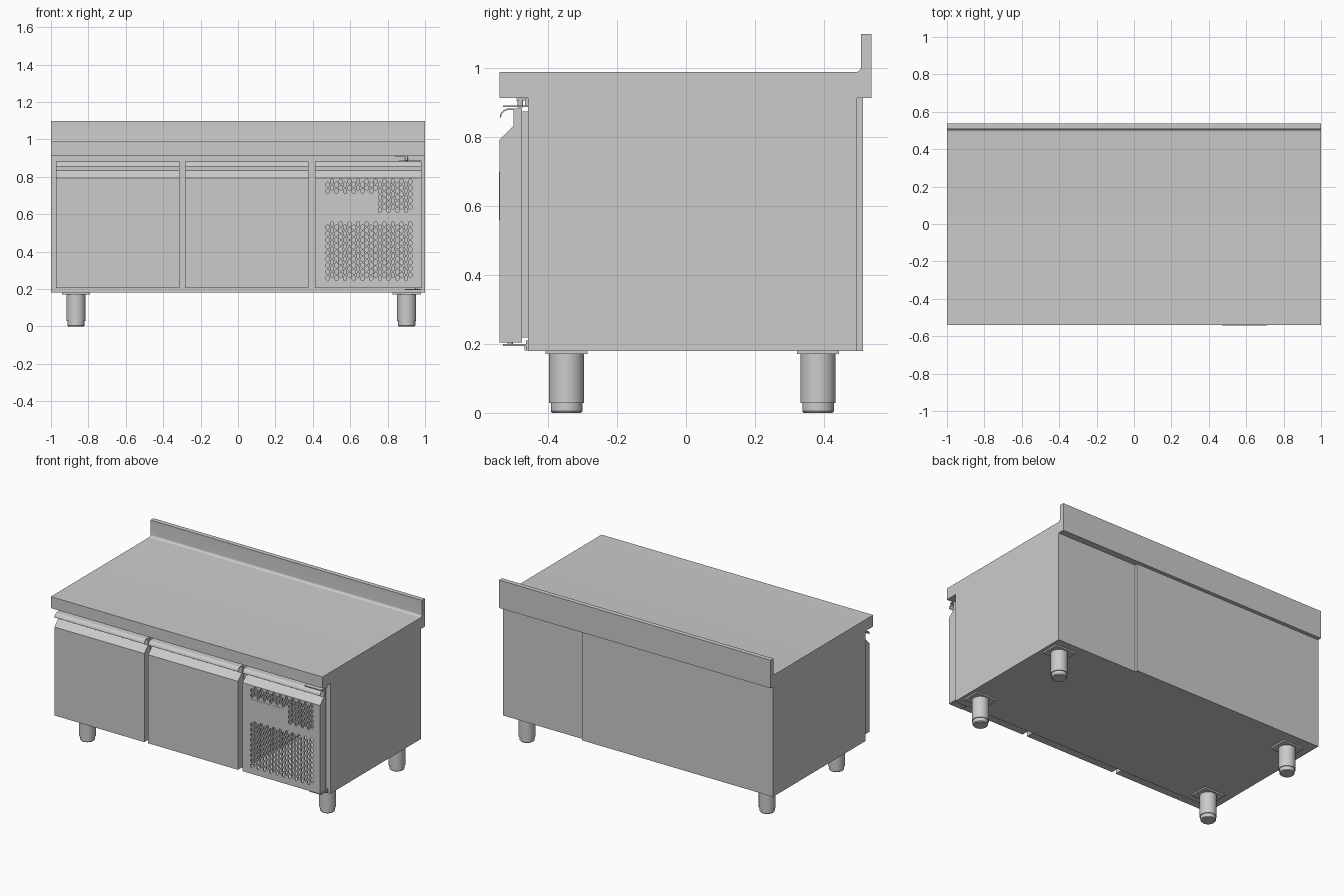
import bpy, bmesh, math

if "Cube" in bpy.data.objects:
    bpy.data.objects.remove(bpy.data.objects["Cube"])


def finish(name, bm, smooth=False):
    bmesh.ops.recalc_face_normals(bm, faces=bm.faces)
    me = bpy.data.meshes.new(name)
    bm.to_mesh(me)
    bm.free()
    ob = bpy.data.objects.new(name, me)
    bpy.context.collection.objects.link(ob)
    if smooth:
        bpy.ops.object.select_all(action='DESELECT')
        ob.select_set(True)
        bpy.context.view_layer.objects.active = ob
        bpy.ops.object.shade_smooth_by_angle(angle=math.radians(30))
    return ob


def add_prism(bm, pts, axis, a, b):
    """Extrude a closed 2D outline along x (pts are y,z) or y (pts are x,z)."""
    def place(p, t):
        return (t, p[0], p[1]) if axis == 'x' else (p[0], t, p[1])
    lo = [bm.verts.new(place(p, a)) for p in pts]
    hi = [bm.verts.new(place(p, b)) for p in pts]
    bm.faces.new(lo)
    bm.faces.new(hi[::-1])
    n = len(pts)
    for i in range(n):
        j = (i + 1) % n
        bm.faces.new((lo[j], lo[i], hi[i], hi[j]))


def add_box(bm, x0, x1, y0, y1, z0, z1):
    add_prism(bm, [(x0, z0), (x1, z0), (x1, z1), (x0, z1)], 'y', y0, y1)


def box(name, *dims):
    bm = bmesh.new()
    add_box(bm, *dims)
    return finish(name, bm)


def prism(name, pts, x0, x1, smooth=False):
    bm = bmesh.new()
    add_prism(bm, pts, 'x', x0, x1)
    return finish(name, bm, smooth)


def add_cyl(bm, x, y, z0, z1, r0, r1, seg=32):
    res = bmesh.ops.create_cone(bm, cap_ends=True, segments=seg, radius1=r0,
                                radius2=r1, depth=z1 - z0)
    bmesh.ops.translate(bm, verts=res['verts'], vec=(x, y, (z0 + z1) / 2))


def cut(ob, cutter):
    cutter.hide_render = True
    mod = ob.modifiers.new("cut", 'BOOLEAN')
    mod.operation = 'DIFFERENCE'
    mod.solver = 'EXACT'
    mod.object = cutter
    bpy.ops.object.select_all(action='DESELECT')
    ob.select_set(True)
    bpy.context.view_layer.objects.active = ob
    bpy.ops.object.modifier_apply(modifier=mod.name)
    bpy.data.objects.remove(cutter)


def arc(cy, cz, r, a0, a1, n=8):
    return [(cy + r * math.cos(math.radians(a0 + (a1 - a0) * i / n)),
             cz + r * math.sin(math.radians(a0 + (a1 - a0) * i / n)))
            for i in range(n + 1)]


# Worktop with coved backsplash
cove = arc(0.492, 1.003, 0.015, -90, 0)
prism("worktop", [(-0.54, 0.912), (-0.54, 0.988)] + cove +
      [(0.507, 1.098), (0.538, 1.098), (0.538, 0.912)], -1, 1, True)

# Refrigerated cabinet and hollow machine compartment
SPLIT = 0.406
box("cabinet_body", -1, SPLIT, -0.458, 0.513, 0.18, 0.912)
compartment = box("machine_compartment", SPLIT, 1, -0.458, 0.495, 0.18, 0.912)
cut(compartment, box("cutter", 0.43, 0.965, -0.6, 0.475, 0.225, 0.87))

# Doors with sloped top, finger recess and hooked handle lip
door_profile = [(-0.475, 0.204), (-0.54, 0.204), (-0.54, 0.793),
                (-0.50, 0.833), (-0.50, 0.878)]
door_profile += arc(-0.514, 0.856, 0.022, 90, 180)
door_profile += arc(-0.514, 0.856, 0.026, 180, 90)
door_profile += [(-0.475, 0.882)]
doors = []
for name, x0, x1 in (("left_door", -0.973, -0.312), ("middle_door", -0.283, 0.378),
                     ("machine_door", 0.412, 0.982)):
    doors.append(prism(name, door_profile, x0, x1, True))
    gasket = box(name + "_gasket", x0 + 0.012, x1 - 0.012, -0.475, -0.458, 0.218, 0.874)
    if name == "machine_door":
        cut(gasket, box("cutter", 0.435, 0.96, -0.6, -0.3, 0.23, 0.865))

# Machine door: hollow back, then staggered ventilation slots
cut(doors[2], box("cutter", 0.435, 0.96, -0.533, -0.4, 0.23, 0.79))
bm = bmesh.new()
PX, PZ, HW, HH = 0.0232, 0.034, 0.0085, 0.0145
for base, rows in ((0.258, 9), (0.622, 5)):
    for col in range(20):
        for row in range(rows):
            x = 0.48 + col * PX
            z = base + row * PZ + (PZ / 2 if col % 2 else 0)
            if z > 0.775 or (base > 0.5 and x < 0.75 and z < 0.72):
                continue
            add_prism(bm, [(x, z - HH), (x + HW, z - HH * 0.55), (x + HW, z + HH * 0.55),
                           (x, z + HH), (x - HW, z + HH * 0.55), (x - HW, z - HH * 0.55)],
                      'y', -0.56, -0.531)
cut(doors[2], finish("slot_cutter", bm))

# Blank control panel
box("control_panel", 0.47, 0.71, -0.5415, -0.535, 0.557, 0.70)

# Machine door hinges: bracket on the cabinet, leaf on the door, pin between
for name, leaf, arm, web, pin in (
        ("upper_hinge", (0.86, 0.982, -0.53, -0.46, 0.886, 0.891),
         (0.84, 0.91, -0.492, -0.458, 0.905, 0.911),
         (0.86, 0.97, -0.466, -0.458, 0.886, 0.911), (0.885, 0.911)),
        ("lower_hinge", (0.893, 0.982, -0.53, -0.46, 0.194, 0.199),
         (0.91, 0.975, -0.468, -0.458, 0.181, 0.199),
         (0.893, 0.982, -0.464, -0.458, 0.181, 0.21), (0.194, 0.206))):
    bm = bmesh.new()
    for part in (leaf, arm, web):
        add_box(bm, *part)
    add_cyl(bm, 0.90 if name == "upper_hinge" else 0.955,
            -0.48 if name == "upper_hinge" else -0.51, pin[0], pin[1], 0.008, 0.008, 16)
    finish(name, bm, True)

# Adjustable legs with mounting plates
for side, x in (("left", -0.866), ("right", 0.902)):
    for end, y in (("front", -0.346), ("rear", 0.383)):
        bm = bmesh.new()
        add_box(bm, x - 0.076, x + 0.076, y - 0.061, y + 0.061, 0.170, 0.18)
        add_cyl(bm, x, y, 0.028, 0.170, 0.051, 0.051)
        add_cyl(bm, x, y, 0.005, 0.028, 0.046, 0.046)
        add_cyl(bm, x, y, 0.0, 0.005, 0.042, 0.046)
        finish(f"{end}_{side}_leg", bm, True)
